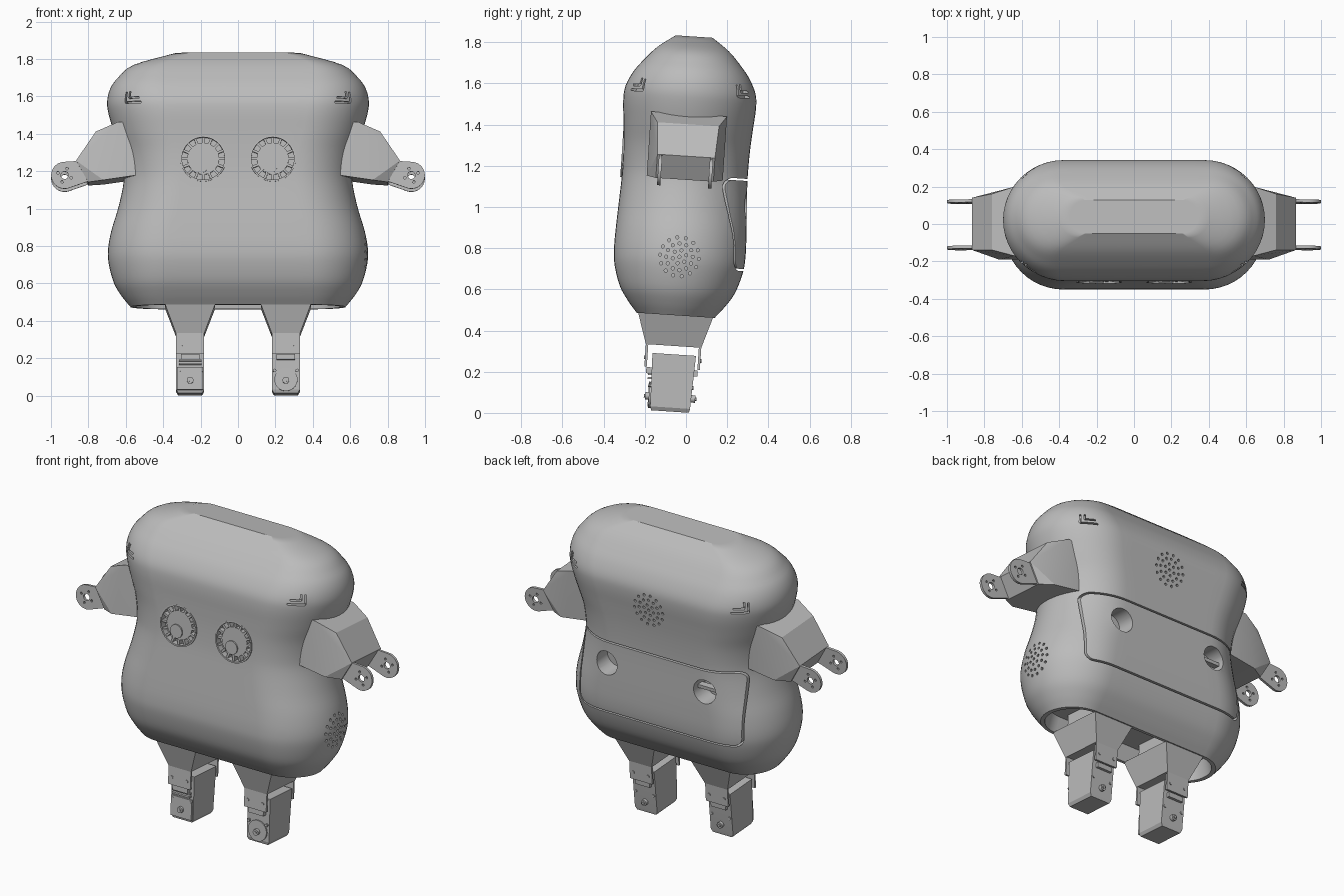
import bpy, bmesh, math
from math import sin, cos, pi, radians
from mathutils import Matrix, Vector

if "Cube" in bpy.data.objects:
    bpy.data.objects.remove(bpy.data.objects["Cube"])

# One plain material
grey = bpy.data.materials.new("plain grey")
grey.use_nodes = True
grey.diffuse_color = (0.5, 0.5, 0.5, 1)
grey.node_tree.nodes["Principled BSDF"].inputs["Base Color"].default_value = (0.5, 0.5, 0.5, 1)

# The whole figure leans back slightly
LEAN = Matrix.Translation((0, -0.082, 0)) @ Matrix.Rotation(radians(-3.8), 4, 'X')


def finish(bm, name, smooth=30):
    bmesh.ops.recalc_face_normals(bm, faces=bm.faces)
    bm.transform(LEAN)
    me = bpy.data.meshes.new(name)
    bm.to_mesh(me)
    bm.free()
    me.shade_smooth()
    me.set_sharp_from_angle(angle=radians(smooth))
    me.materials.append(grey)
    ob = bpy.data.objects.new(name, me)
    bpy.context.collection.objects.link(ob)
    return ob


def hull(bm, points):
    verts = [bm.verts.new(p) for p in points]
    bmesh.ops.convex_hull(bm, input=verts)


def box(bm, center, size, turn=Matrix()):
    m = Matrix.Translation(center) @ turn @ Matrix.Diagonal((*size, 1))
    bmesh.ops.create_cube(bm, size=1, matrix=m)


def rod(bm, center, axis, r, length, n=24):
    m = Matrix.Translation(center) @ Vector(axis).to_track_quat('Z', 'Y').to_matrix().to_4x4()
    bmesh.ops.create_cone(bm, cap_ends=True, segments=n, radius1=r, radius2=r, depth=length, matrix=m)


def cut(target, cutter, own=False):
    mod = target.modifiers.new("cut", 'BOOLEAN')
    mod.operation, mod.solver, mod.object, mod.use_self = 'DIFFERENCE', 'EXACT', cutter, own
    cutter.hide_render = True
    dg = bpy.context.evaluated_depsgraph_get()
    me = bpy.data.meshes.new_from_object(target.evaluated_get(dg))
    target.modifiers.clear()
    target.data = me
    bpy.data.objects.remove(cutter)
    me.shade_smooth()
    me.set_sharp_from_angle(angle=radians(30))


# Body: rounded slab lofted through (height, half width, half depth)
PROFILE = [(.475, .575, .19), (.53, .62, .235), (.60, .662, .28), (.70, .69, .312),
           (.78, .695, .32), (.88, .678, .318), (1.0, .642, .312), (1.12, .615, .306),
           (1.2, .612, .305), (1.3, .627, .308), (1.4, .66, .315), (1.5, .69, .323),
           (1.57, .70, .317), (1.64, .685, .285), (1.70, .645, .24), (1.77, .56, .175),
           (1.832, .345, .09)]


def smooth_path(pts, steps):
    pts = [Vector(p) for p in pts]
    pts = [2 * pts[0] - pts[1]] + pts + [2 * pts[-1] - pts[-2]]
    out = []
    for a, b, c, d in zip(pts, pts[1:], pts[2:], pts[3:]):
        for i in range(steps):
            t = i / steps
            out.append(b + (c - a) * t / 2 + (2 * a - 5 * b + 4 * c - d) * t * t / 2
                       + (3 * b - a - 3 * c + d) * t ** 3 / 2)
    return out + [pts[-2]]


def slab_ring(bm, z, w, d):
    flat, arc, run = w - d, 24, 10
    half = [(flat + d * cos(a), d * sin(a)) for a in (pi * i / arc - pi / 2 for i in range(arc + 1))]
    half += [(flat - 2 * flat * i / run, d) for i in range(1, run)]
    return [bm.verts.new((s * x, s * y, z)) for s in (1, -1) for x, y in half]


bm = bmesh.new()
z0, w0, d0 = PROFILE[0]
levels = [(z0 + .1, w0 - .05, d0 - .03), (z0, w0 - .025, d0 - .02)]
rings = [slab_ring(bm, *p) for p in levels + smooth_path(PROFILE, 4)]
for lo, hi in zip(rings, rings[1:]):
    for i in range(len(lo)):
        j = (i + 1) % len(lo)
        bm.faces.new((lo[i], lo[j], hi[j], hi[i]))
bm.faces.new(rings[0])
bm.faces.new(rings[-1])
body = finish(bm, "body")

# Rear panel groove: rounded rectangular frame
bm = bmesh.new()
frame = []
for corner, (sx, sz) in enumerate([(1, 1), (-1, 1), (-1, -1), (1, -1)]):
    for k in range(7):
        a = pi / 2 * (corner + k / 6)
        frame.append([bm.verts.new((sx * .5 + r * cos(a), y, .935 + sz * .17 + r * sin(a)))
                      for r, y in ((.044, .1), (.054, .1), (.054, .5), (.044, .5))])
for p, q in zip(frame, frame[1:] + frame[:1]):
    for k in range(4):
        m = (k + 1) % 4
        bm.faces.new((p[k], p[m], q[m], q[k]))
cut(body, finish(bm, "panel_cutter"))

# Panel ports, eye sockets and the two perforated grilles
bm = bmesh.new()
EYES = (-.186, .186)
for x in (-.33, .33):
    rod(bm, (x, .33, 1.02), (0, 1, 0), .072, .26, 32)
for x in EYES:
    rod(bm, (x, -.33, 1.25), (0, 1, 0), .115, .11, 48)
for count, r in ((1, 0), (6, .033), (12, .065), (14, .095)):
    for i in range(count):
        a = 2 * pi * i / count + r * 9
        u, v = r * cos(a), r * sin(a)
        rod(bm, (.70, u, .76 + v), (1, 0, 0), .008, .12, 8)
        rod(bm, (.02 + u, .33, 1.44 + v), (0, 1, 0), .008, .1, 8)
cut(body, finish(bm, "hole_cutter"))

# Nested corner marks around the shoulders
bm = bmesh.new()
for sx in (-1, 1):
    for sy in (-1, 1):
        normal = Vector((sx * .56, sy * .83, 0))
        side = Vector((sx * .83, sy * -.56, 0))
        base = Vector((sx * .39, 0, 1.58)) + normal * .315
        turn = Matrix.Rotation(math.atan2(side.y, side.x), 4, 'Z')
        for shift, length in ((0, .1), (.024, .062)):
            corner = base + side * (.045 - shift) + Vector((0, 0, shift - .025))
            box(bm, corner - side * length / 2, (length, .07, .01), turn)
            box(bm, corner + Vector((0, 0, length * .28)), (.01, .07, length * .56), turn)
cut(body, finish(bm, "mark_cutter"), True)
body.modifiers.new("even_normals", 'WEIGHTED_NORMAL').keep_sharp = True

# Bar inside one rear port
bm = bmesh.new()
box(bm, (-.33, .25, 1.02), (.14, .04, .02))
finish(bm, "port_bar")

# Eyes: rim, toothed ring, hub and off-centre pupil
for x, label in zip(EYES, ("right", "left")):
    bm = bmesh.new()
    rod(bm, (x, -.285, 1.25), (0, 1, 0), .085, .034, 40)
    rod(bm, (x - .015, -.295, 1.212), (0, 1, 0), .04, .03, 32)
    for i in range(16):
        a = 2 * pi * i / 16
        box(bm, (x + .1 * cos(a), -.286, 1.25 + .1 * sin(a)), (.034, .036, .013),
            Matrix.Rotation(-a, 4, 'Y'))
    rim = []
    for i in range(48):
        a = 2 * pi * i / 48
        rim.append([bm.verts.new((x + r * cos(a), y, 1.25 + r * sin(a)))
                    for r, y in ((.114, -.27), (.123, -.27), (.123, -.313), (.114, -.313))])
    for p, q in zip(rim, rim[1:] + rim[:1]):
        for k in range(4):
            m = (k + 1) % 4
            bm.faces.new((p[k], p[m], q[m], q[k]))
    finish(bm, label + "_eye")

for s, label in ((-1, "right"), (1, "left")):
    # Shoulder: faceted block leaving the body
    bm = bmesh.new()
    outline = [(.5, 1.455, .185), (.64, 1.455, .185), (.76, 1.405, .15), (.866, 1.25, .14),
               (.80, 1.135, .14), (.72, 1.143, .185), (.5, 1.175, .185)]
    hull(bm, [(s * x, y * e, z) for x, z, y in outline for e in (-1, 1)])
    finish(bm, label + "_shoulder", 15)

    # Arm bracket: two drilled fork plates
    tip = Vector((.927, 0, 1.172))
    for e, end in ((-1, "front"), (1, "rear")):
        bm = bmesh.new()
        ring = [(tip.x + .072 * cos(a), tip.z + .072 * sin(a))
                for a in (2 * pi * i / 40 for i in range(40))]
        hull(bm, [(s * x, e * y, z) for x, z in ring + [(.862, 1.248), (.80, 1.14)]
                  for y in (.116, .132)])
        plate = finish(bm, f"{label}_arm_{end}_plate")
        bm = bmesh.new()
        rod(bm, (s * tip.x, e * .124, tip.z), (0, 1, 0), .02, .1)
        for i in range(4):
            a = pi / 2 * i + .35
            rod(bm, (s * (tip.x + .038 * cos(a)), e * .124, tip.z + .038 * sin(a)), (0, 1, 0), .007, .1, 10)
        cut(plate, finish(bm, "drill"))

    # Hip: tapered block with a stub inside the body
    cx = s * .256
    bm = bmesh.new()
    hull(bm, [(cx + a * w, b * d, z) for a in (-1, 1) for b in (-1, 1)
              for z, w, d in ((.326, .076, .135), (.478, .134, .183))])
    box(bm, (cx, 0, .53), (.18, .22, .11))
    finish(bm, label + "_hip", 15)

    # Hip fork plates with screws
    bm = bmesh.new()
    for e in (-1, 1):
        box(bm, (cx, e * .129, .275), (.15, .012, .115))
        for u in (-.05, .05):
            rod(bm, (cx + u, e * .136, .262), (0, 1, 0), .009, .008, 12)
    finish(bm, label + "_hip_fork")

    # Leg motor block with chamfered foot
    bm = bmesh.new()
    hull(bm, [(cx + a * w, y, z) for a in (-1, 1)
              for w, y, z in ((.075, -.1, .285), (.075, .112, .285), (.075, -.094, .026),
                              (.075, .1, .026), (.064, -.088, .007), (.064, .096, .007))])
    box(bm, (cx, 0, .2), (.1, .25, .03))
    finish(bm, label + "_leg_motor", 15)

    # Motor horn, cover and bolts
    bm = bmesh.new()
    for e in (-1, 1):
        rod(bm, (cx, e * .1, .075), (0, 1, 0), .018, .044, 16)
        rod(bm, (cx, e * .1, .075), (0, 1, 0), .009, .056, 6)
        for u in (-.06, .06):
            rod(bm, (cx + u, e * .1, .128), (0, 1, 0), .009, .02, 10)
    if s > 0:
        rod(bm, (cx, -.096, .08), (0, 1, 0), .062, .016, 32)
    else:
        box(bm, (cx, -.1, .085), (.14, .014, .12))
        for z in (.163, .182):
            box(bm, (cx, -.1, z), (.12, .03, .01))
    finish(bm, label + "_leg_horn")
